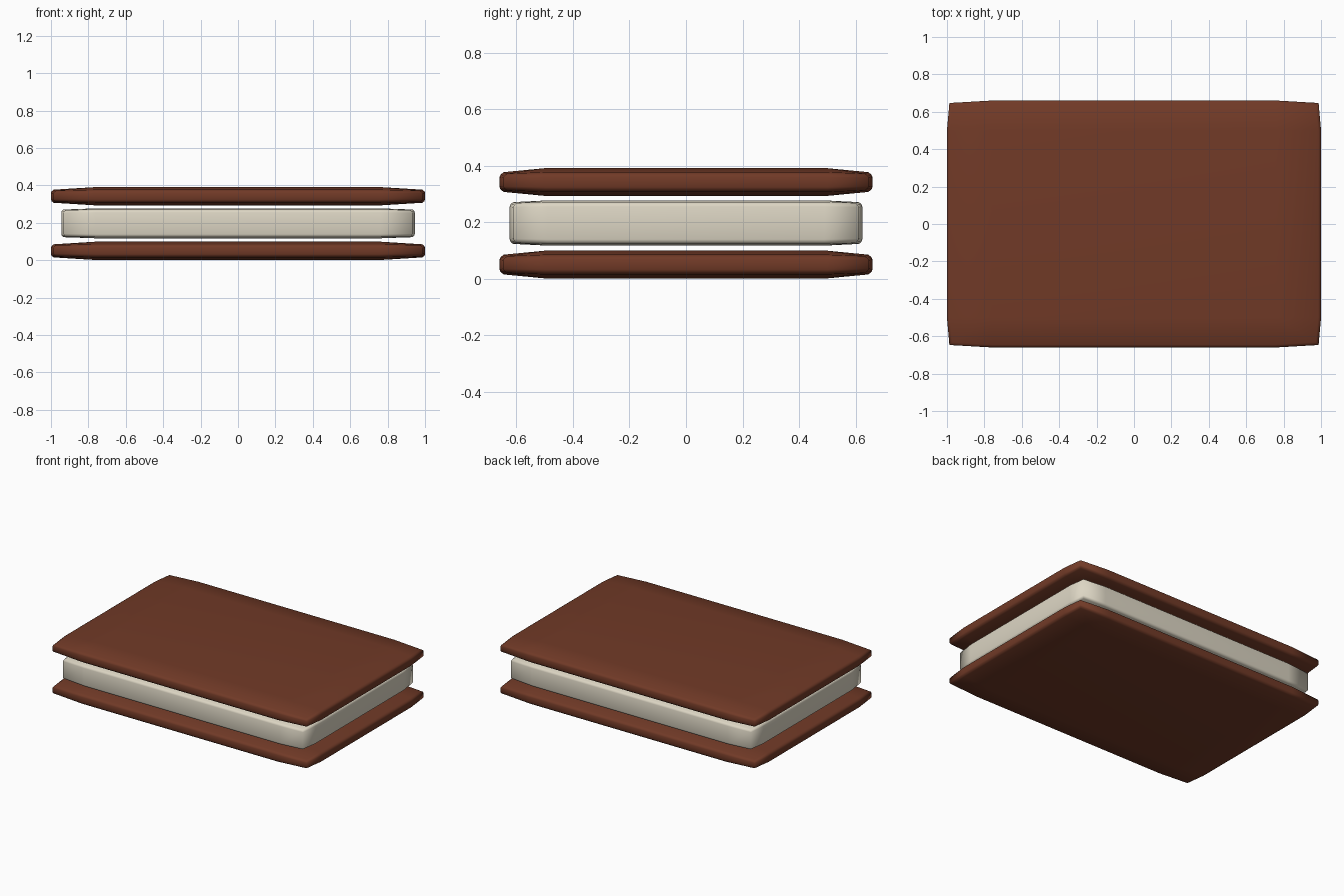
import bpy, bmesh

if "Cube" in bpy.data.objects:
    bpy.data.objects.remove(bpy.data.objects["Cube"])


def material(name, rgb):
    m = bpy.data.materials.new(name)
    m.diffuse_color = (*rgb, 1)
    m.use_nodes = True
    m.node_tree.nodes["Principled BSDF"].inputs["Base Color"].default_value = m.diffuse_color
    return m


def slab(name, a, b, ix, iy, cz, top, rings, drop, mat):
    """Pillowy slab: 12-point side rings, capped by 3x3 patches that rise to a flat middle."""
    bm = bmesh.new()

    def ring(inset, z):
        ax, by, c = a - inset, b - inset, 0.013
        pts = [(ax - c, by - c, 1), (ix, by, 0), (-ix, by, 0),
               (c - ax, by - c, 1), (-ax, iy, 0), (-ax, -iy, 0),
               (c - ax, c - by, 1), (-ix, -by, 0), (ix, -by, 0),
               (ax - c, c - by, 1), (ax, -iy, 0), (ax, iy, 0)]
        return [bm.verts.new((x, y, cz + z * (1 - drop * k))) for x, y, k in pts]

    levels = [(i, -z) for i, z in reversed(rings)] + rings
    loops = [ring(i, z) for i, z in levels]
    for lo, hi in zip(loops, loops[1:]):
        for k in range(12):
            n = (k + 1) % 12
            bm.faces.new((lo[k], lo[n], hi[n], hi[k]))
    for r, s in ((loops[-1], 1), (loops[0], -1)):
        mid = [bm.verts.new((x, y, cz + s * top))
               for x, y in ((ix, iy), (-ix, iy), (-ix, -iy), (ix, -iy))]
        bm.faces.new(mid)
        for q in range(4):
            k = 3 * q
            bm.faces.new((r[k], r[k + 1], mid[q], r[k - 1]))
            bm.faces.new((r[k + 1], r[k + 2], mid[(q + 1) % 4], mid[q]))
    bmesh.ops.recalc_face_normals(bm, faces=bm.faces)
    for f in bm.faces:
        f.smooth = True
    me = bpy.data.meshes.new(name)
    bm.to_mesh(me)
    bm.free()
    me.materials.append(mat)
    ob = bpy.data.objects.new(name, me)
    bpy.context.collection.objects.link(ob)
    return ob


brown = material("chocolate brown", (0.165, 0.042, 0.02))
cream = material("vanilla cream", (0.72, 0.67, 0.55))

# two wafers
wafer_rings = [(0.0, 0.018), (0.004, 0.027), (0.015, 0.035)]
for name, z in (("bottom_wafer", 0.05), ("top_wafer", 0.342)):
    slab(name, 1.0, 0.66, 0.76, 0.5, z, 0.049, wafer_rings, 0.15, brown)

# filling
slab("filling", 0.945, 0.624, 0.76, 0.49, 0.197, 0.08,
     [(0.0, 0.058), (0.003, 0.067), (0.012, 0.074)], 0.04, cream)
